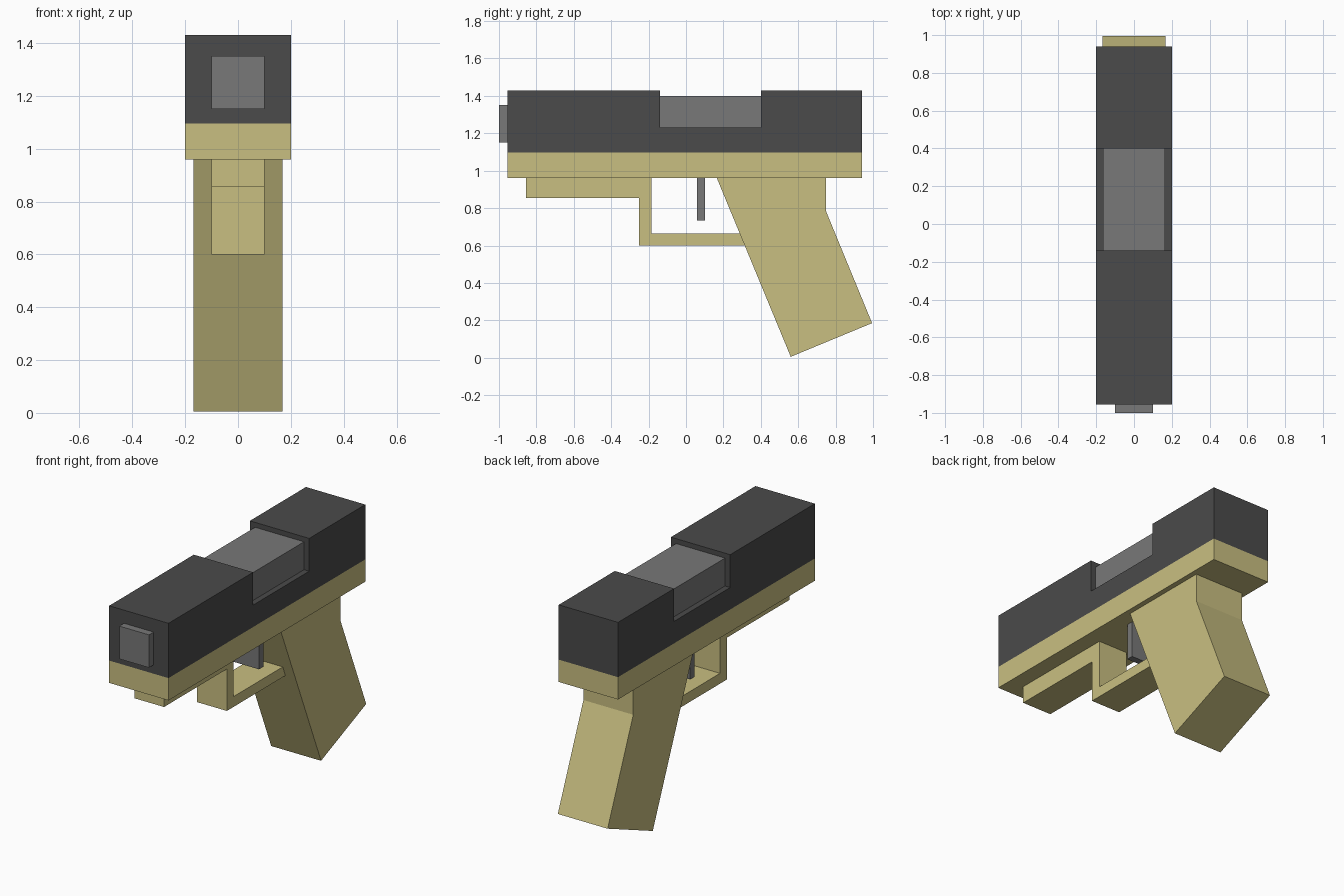
import bpy, bmesh

if "Cube" in bpy.data.objects:
    bpy.data.objects.remove(bpy.data.objects["Cube"])


def material(name, rgb):
    m = bpy.data.materials.new(name)
    m.diffuse_color = (*rgb, 1)
    m.use_nodes = True
    m.node_tree.nodes["Principled BSDF"].inputs["Base Color"].default_value = m.diffuse_color
    return m


TAN = material("tan", (0.584, 0.521, 0.220))
DARK = material("dark_grey", (0.069, 0.069, 0.069))
GREY = material("mid_grey", (0.188, 0.188, 0.188))


def extrude_side(name, profile, half_width, mat):
    """Extrude a (y, z) side profile symmetrically across x."""
    bm = bmesh.new()
    face = bm.faces.new([bm.verts.new((-half_width, y, z)) for y, z in profile])
    res = bmesh.ops.extrude_face_region(bm, geom=[face])
    verts = [v for v in res["geom"] if isinstance(v, bmesh.types.BMVert)]
    bmesh.ops.translate(bm, verts=verts, vec=(2 * half_width, 0, 0))
    bmesh.ops.recalc_face_normals(bm, faces=bm.faces)
    mesh = bpy.data.meshes.new(name)
    bm.to_mesh(mesh)
    bm.free()
    mesh.materials.append(mat)
    obj = bpy.data.objects.new(name, mesh)
    bpy.context.collection.objects.link(obj)
    return obj


def box(name, y0, y1, z0, z1, half_width, mat):
    return extrude_side(name, [(y0, z0), (y1, z0), (y1, z1), (y0, z1)], half_width, mat)


# Upper slide with the open port cut across its top
extrude_side("slide", [(-0.955, 1.096), (0.94, 1.096), (0.94, 1.43), (0.40, 1.43),
                       (0.40, 1.23), (-0.14, 1.23), (-0.14, 1.43), (-0.955, 1.43)],
             0.20, DARK)

# Inner block visible in the port, and the muzzle stub
box("chamber_block", -0.14, 0.40, 1.23, 1.40, 0.165, GREY)
box("muzzle", -1.0, -0.955, 1.15, 1.35, 0.10, GREY)

# Lower frame and front rail
box("frame", -0.955, 0.94, 0.96, 1.096, 0.20, TAN)

# Rail and trigger guard share one stepped profile, ending inside the grip
extrude_side("rail_and_guard", [(-0.855, 0.96), (-0.855, 0.855), (-0.25, 0.855),
                                (-0.25, 0.60), (0.33, 0.60), (0.305, 0.663),
                                (-0.185, 0.663), (-0.185, 0.96)], 0.10, TAN)

# Slanted grip with a straight upper back
extrude_side("grip", [(0.165, 0.96), (0.56, 0.005), (0.995, 0.185),
                      (0.748, 0.785), (0.748, 0.96)], 0.168, TAN)

# Trigger
box("trigger", 0.06, 0.102, 0.735, 0.96, 0.10, GREY)
